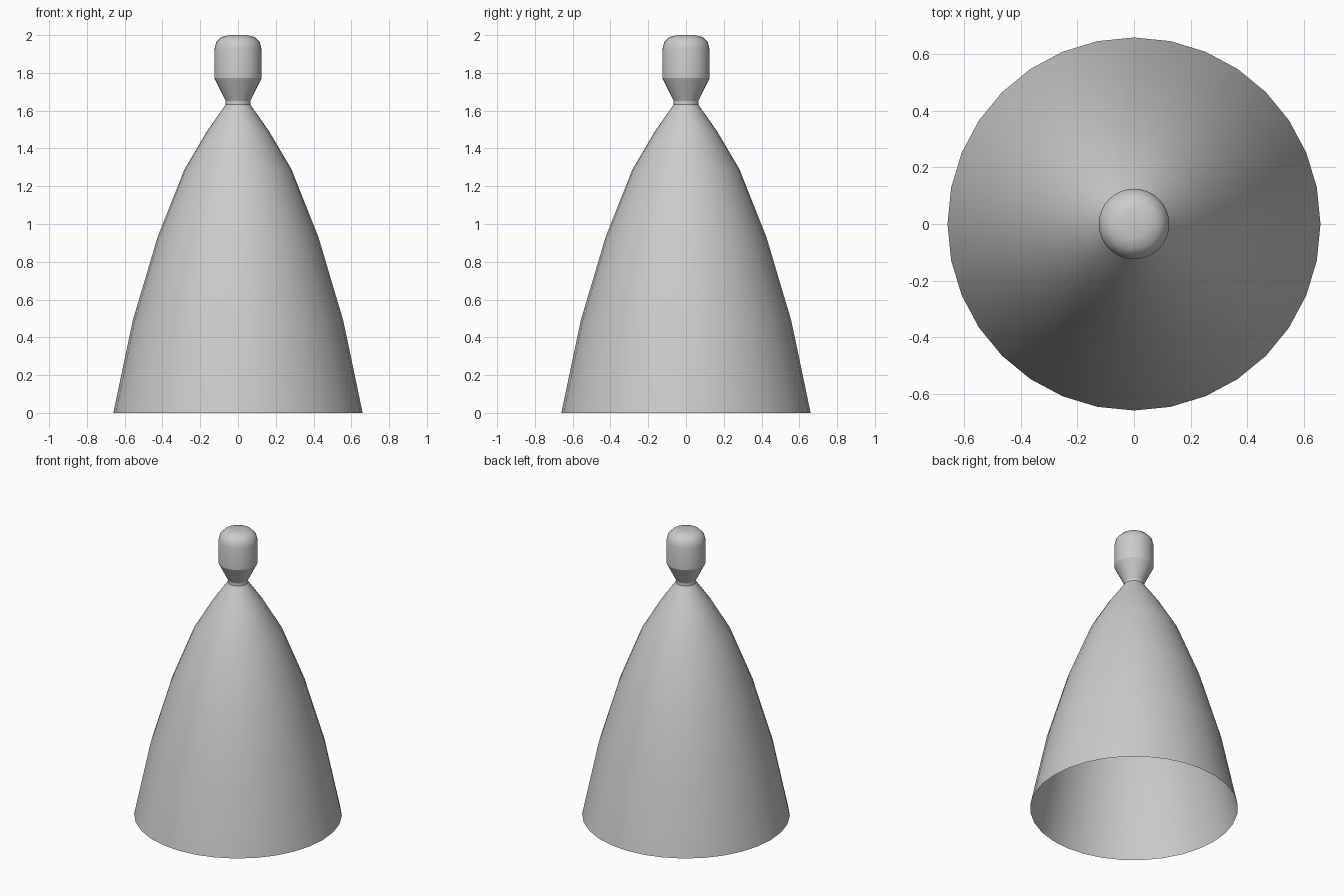
import bpy, bmesh, math

if "Cube" in bpy.data.objects:
    bpy.data.objects.remove(bpy.data.objects["Cube"])

SIDES = 32

def lathe(name, profile, cap_top=False, sharp_z=()):
    """Revolve (radius, z) points around z into a smooth open shell."""
    bm = bmesh.new()
    rings = []
    for r, z in profile:
        rings.append([bm.verts.new((r * math.cos(2 * math.pi * i / SIDES),
                                    r * math.sin(2 * math.pi * i / SIDES), z))
                      for i in range(SIDES)])
    for a, b in zip(rings, rings[1:]):
        for i in range(SIDES):
            j = (i + 1) % SIDES
            bm.faces.new((a[i], a[j], b[j], b[i])).smooth = True
    if cap_top:
        bm.faces.new(rings[-1]).smooth = True
    for e in bm.edges:
        z0, z1 = (v.co.z for v in e.verts)
        if abs(z0 - z1) < 1e-5 and any(abs(z0 - s) < 1e-4 for s in sharp_z):
            e.smooth = False
    me = bpy.data.meshes.new(name)
    bm.to_mesh(me)
    bm.free()
    ob = bpy.data.objects.new(name, me)
    bpy.context.collection.objects.link(ob)
    return ob

# Flared exhaust bell, open at the bottom
lathe("nozzle_bell", [(0.66, 0), (0.557, 0.49), (0.426, 0.93),
                      (0.283, 1.29), (0.163, 1.493), (0.065, 1.633)])

# Throat, converging cone and rounded combustion chamber
lathe("combustion_chamber", [(0.065, 1.633), (0.065, 1.652), (0.125, 1.772),
                             (0.125, 1.925), (0.115, 1.963), (0.088, 1.99),
                             (0.048, 2.0)],
      cap_top=True, sharp_z=(1.652, 1.772))
